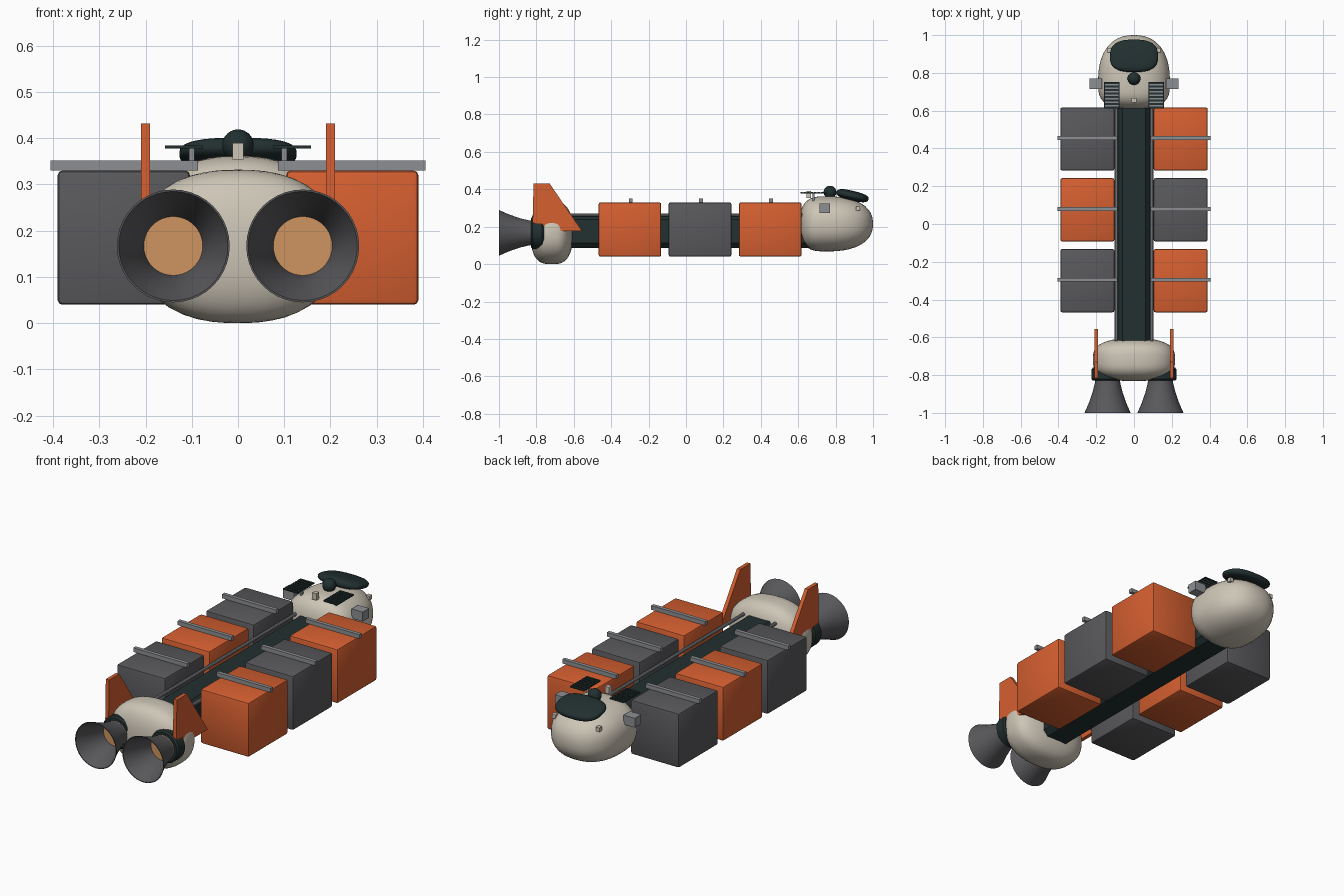
import bpy, bmesh, math
from mathutils import Matrix, Vector

cube = bpy.data.objects.get("Cube")
if cube:
    bpy.data.objects.remove(cube, do_unlink=True)


def material(name, r, g, b):
    m = bpy.data.materials.new(name)
    m.use_nodes = True
    m.diffuse_color = (r, g, b, 1)
    bsdf = next(n for n in m.node_tree.nodes if n.type == 'BSDF_PRINCIPLED')
    bsdf.inputs["Base Color"].default_value = (r, g, b, 1)
    return m


CREAM = material("cream hull", 0.61, 0.56, 0.47)
ORANGE = material("orange paint", 0.67, 0.115, 0.03)
GREY = material("dark grey", 0.1, 0.1, 0.108)
BLACK = material("green black", 0.016, 0.029, 0.029)
STEEL = material("light steel", 0.27, 0.275, 0.29)
GLOW = material("engine glow", 0.62, 0.3, 0.12)


def finish(name, bm, mat, smooth=True):
    bmesh.ops.recalc_face_normals(bm, faces=bm.faces)
    mesh = bpy.data.meshes.new(name)
    bm.to_mesh(mesh)
    bm.free()
    mesh.materials.append(mat)
    ob = bpy.data.objects.new(name, mesh)
    bpy.context.collection.objects.link(ob)
    if smooth:
        bpy.ops.object.select_all(action='DESELECT')
        ob.select_set(True)
        bpy.context.view_layer.objects.active = ob
        bpy.ops.object.shade_smooth_by_angle(angle=math.radians(35))
    return ob


def add_box(bm, center, size):
    bmesh.ops.create_cube(bm, size=1, matrix=Matrix.Translation(center) @ Matrix.Diagonal((*size, 1)))


def box(name, center, size, mat, bevel=0):
    bm = bmesh.new()
    add_box(bm, center, size)
    if bevel:
        bmesh.ops.bevel(bm, geom=bm.edges[:], offset=bevel, segments=2, profile=0.5, affect='EDGES')
    return finish(name, bm, mat, bevel > 0)


def pod(name, center, front, back, mat, power=2.4, back_pow=1.0, front_pow=1.0, tilt=0):
    """Rounded-box ellipsoid; front and back lengths may differ along y."""
    rx, ry, rz = front
    bm = bmesh.new()
    bmesh.ops.create_icosphere(bm, subdivisions=4, radius=1)
    turn = Matrix.Translation(center) @ Matrix.Rotation(tilt, 4, 'X')
    for v in bm.verts:
        p = v.co / sum(abs(c) ** power for c in v.co) ** (1 / power)
        y = ry * p.y ** front_pow if p.y > 0 else -back * abs(p.y) ** back_pow
        v.co = turn @ Vector((rx * p.x, y, rz * p.z))
    return finish(name, bm, mat)


def lathe(name, center, profile, mat, steps=40):
    """Spin (radius, y) points around an axis parallel to y."""
    bm = bmesh.new()
    verts = [bm.verts.new((r, y, 0)) for r, y in profile]
    edges = [bm.edges.new(pair) for pair in zip(verts, verts[1:])]
    bmesh.ops.spin(bm, geom=verts + edges, cent=(0, 0, 0), axis=(0, 1, 0),
                   angle=math.tau, steps=steps)
    bmesh.ops.remove_doubles(bm, verts=bm.verts[:], dist=0.0005)
    bmesh.ops.translate(bm, verts=bm.verts[:], vec=center)
    return finish(name, bm, mat)


def extrude_polygon(name, points, start, depth, mat):
    bm = bmesh.new()
    face = bm.faces.new([bm.verts.new(Vector(p) + Vector(start)) for p in points])
    new = bmesh.ops.extrude_face_region(bm, geom=[face])["geom"]
    bmesh.ops.translate(bm, verts=[v for v in new if isinstance(v, bmesh.types.BMVert)], vec=depth)
    return finish(name, bm, mat, False)


# Chamfered spine
w, low, high, c = 0.087, 0.085, 0.265, 0.027
extrude_polygon("spine", [(-w, 0, low + c), (-w + c, 0, low), (w - c, 0, low), (w, 0, low + c),
                          (w, 0, high - c), (w - c, 0, high), (c - w, 0, high), (-w, 0, high - c)],
                (0, -0.7, 0), (0, 1.4, 0), BLACK)

# Cargo containers with clamp bars, alternating colours
for side, label in ((-1, "right"), (1, "left")):
    for i, y in enumerate((0.45, 0.075, -0.3)):
        mat = ORANGE if (side > 0) == (i % 2 == 0) else GREY
        box(f"{label}_container_{i + 1}", (side * 0.247, y, 0.185), (0.286, 0.335, 0.29), mat, 0.01)
        box(f"{label}_clamp_bar_{i + 1}", (side * 0.246, y + 0.005, 0.341), (0.318, 0.02, 0.022), STEEL)
    lathe(f"{label}_rail", (side * 0.094, 0, 0.262),
          [(0, -0.62), (0.009, -0.62), (0.009, 0.63), (0, 0.63)], STEEL, 10)

# Engine section hull
pod("engine_hull", (0, -0.718, 0.166), (0.217, 0.114, 0.166), 0.114, CREAM, 2.35, 0.75, 0.75)

for side, label in ((-1, "right"), (1, "left")):
    # Engine collar, bell and glowing throat
    at = (side * 0.14, 0, 0.167)
    lathe(f"{label}_engine_collar", at,
          [(0, -0.76), (0.078, -0.76), (0.086, -0.77), (0.086, -0.82), (0.078, -0.828), (0, -0.828)], BLACK)
    bell = [(0.064, -0.815), (0.068, -0.845), (0.079, -0.89), (0.1, -0.95), (0.122, -1.0)]
    inner = [(r - 0.004, y) for r, y in reversed(bell)]
    lathe(f"{label}_engine_bell", at, bell + inner, GREY)
    lathe(f"{label}_engine_glow", at, [(0, -0.843), (0.067, -0.843), (0.067, -0.836), (0, -0.836)], GLOW)
    # Swept tail fin
    extrude_polygon(f"{label}_fin", [(0, -0.815, 0.432), (0, -0.73, 0.432), (0, -0.555, 0.176),
                                     (0, -0.66, 0.176), (0, -0.82, 0.222)],
                    (side * 0.2 - 0.01, 0, 0), (0.02, 0, 0), ORANGE)

# Command pod, windscreen and sensor dome
pod("command_pod", (0, 0.755, 0.215), (0.19, 0.245, 0.147), 0.148, CREAM, 2.35, 0.65)
pod("windscreen", (0, 0.888, 0.366), (0.127, 0.09, 0.026), 0.085, BLACK, 2.7, 0.9, 1.0, math.radians(-13))
pod("sensor_dome", (0, 0.77, 0.385), (0.034, 0.034, 0.034), 0.034, BLACK, 2)
box("sensor_block", (0, 0.655, 0.372), (0.024, 0.024, 0.036), CREAM)

for side, label in ((-1, "right"), (1, "left")):
    # Slatted radiator panel
    bm = bmesh.new()
    for i in range(8):
        add_box(bm, (side * 0.117, 0.617 + i * 0.0185, 0.381), (0.082, 0.012, 0.007))
    for x in (0.079, 0.155):
        add_box(bm, (side * x, 0.682, 0.381), (0.005, 0.142, 0.006))
    finish(f"{label}_radiator", bm, BLACK, False)
    box(f"{label}_radiator_backing", (side * 0.117, 0.682, 0.379), (0.074, 0.13, 0.002), STEEL)
    box(f"{label}_radiator_post", (side * 0.1, 0.682, 0.353), (0.012, 0.012, 0.05), STEEL)
    # Thruster blocks
    box(f"{label}_thruster_block", (side * 0.203, 0.742, 0.299), (0.066, 0.054, 0.05), STEEL)
    box(f"{label}_nose_sensor", (side * 0.13, 0.92, 0.298), (0.022, 0.022, 0.022), CREAM)
